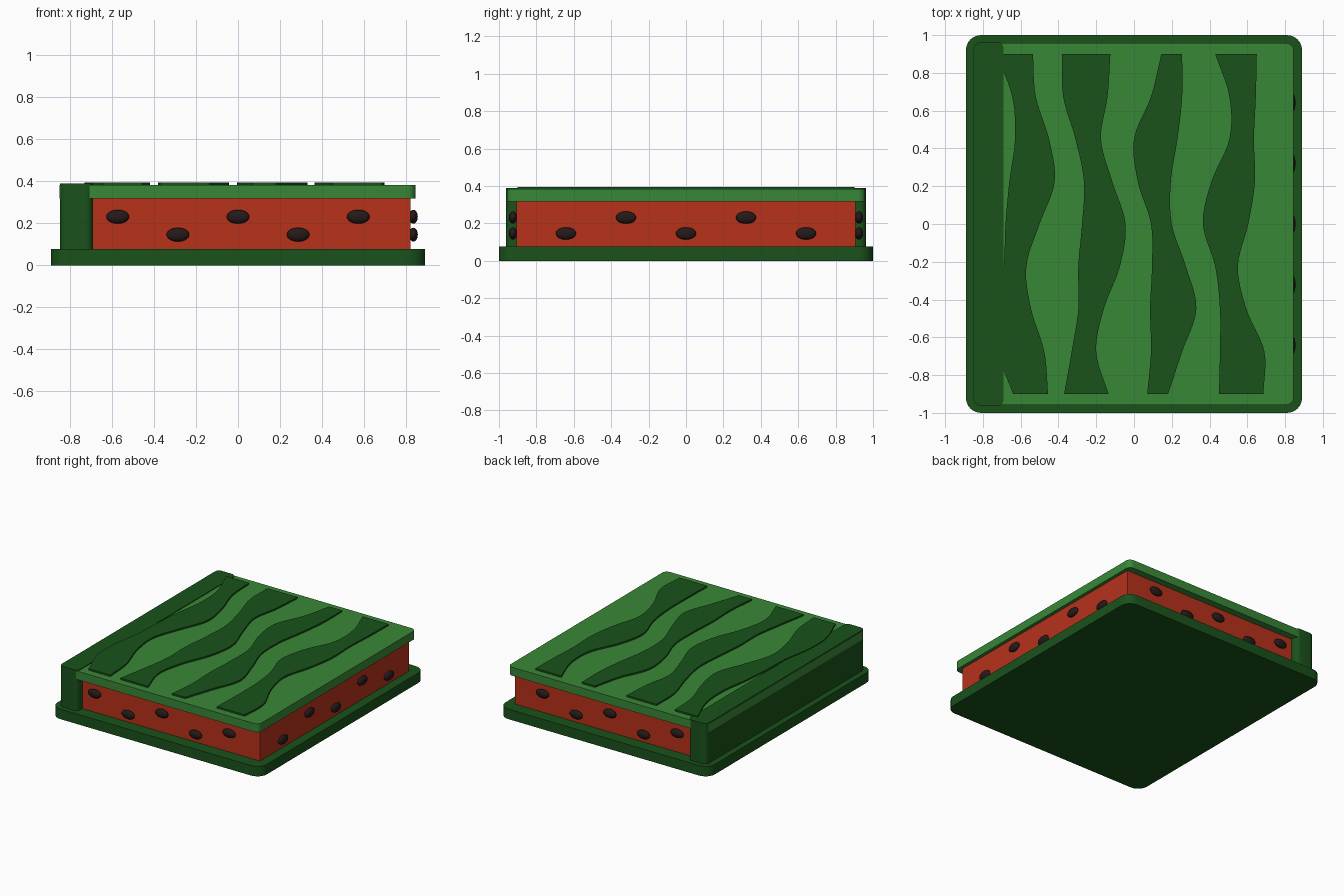
import bpy, bmesh, math

if "Cube" in bpy.data.objects:
    bpy.data.objects.remove(bpy.data.objects["Cube"])


def material(name, rgb):
    m = bpy.data.materials.new(name)
    m.diffuse_color = (*rgb, 1)
    m.use_nodes = True
    m.node_tree.nodes["Principled BSDF"].inputs["Base Color"].default_value = m.diffuse_color
    return m


RIND = material("dark green", (0.010, 0.084, 0.011))
COVER = material("light green", (0.040, 0.242, 0.038))
FLESH = material("melon red", (0.48, 0.031, 0.011))
SEED = material("seed black", (0.019, 0.010, 0.010))


def prism(name, outline, z0, z1, mat):
    """Extrude a closed xy outline from z0 to z1."""
    bm = bmesh.new()
    face = bm.faces.new([bm.verts.new((x, y, z0)) for x, y in outline])
    ext = bmesh.ops.extrude_face_region(bm, geom=[face])
    for v in ext["geom"]:
        if isinstance(v, bmesh.types.BMVert):
            v.co.z = z1
    bmesh.ops.recalc_face_normals(bm, faces=bm.faces[:])
    me = bpy.data.meshes.new(name)
    bm.to_mesh(me)
    bm.free()
    me.materials.append(mat)
    ob = bpy.data.objects.new(name, me)
    bpy.context.collection.objects.link(ob)
    bpy.ops.object.select_all(action='DESELECT')
    ob.select_set(True)
    bpy.context.view_layer.objects.active = ob
    bpy.ops.object.shade_smooth_by_angle(angle=math.radians(35))
    return ob


def rounded_rect(x0, x1, y, r, steps=6):
    """Rectangle outline with rounded corners, symmetric in y."""
    pts = []
    corners = [(x1 - r, y - r), (x0 + r, y - r), (x0 + r, r - y), (x1 - r, r - y)]
    for i, (cx, cy) in enumerate(corners):
        for k in range(steps + 1):
            a = math.pi / 2 * (i + k / steps)
            pts.append((cx + r * math.cos(a), cy + r * math.sin(a)))
    return pts


# Book body: back cover, spine, page block, and front cover running through the spine
prism("back_cover", rounded_rect(-0.89, 0.89, 1.0, 0.08), 0, 0.077, RIND)
prism("spine", rounded_rect(-0.846, -0.69, 0.963, 0.035), 0.07, 0.3885, RIND)
prism("page_block", [(-0.70, -0.905), (0.82, -0.905), (0.82, 0.905), (-0.70, 0.905)],
      0.07, 0.325, FLESH)
prism("front_cover", rounded_rect(-0.849, 0.845, 0.958, 0.04), 0.318, 0.383, COVER)


def smooth_edge(xs, sub=6):
    """Catmull-Rom curve through x values spaced evenly from y=0.9 to y=-0.9."""
    n = len(xs) - 1
    p = [2 * xs[0] - xs[1]] + xs + [2 * xs[-1] - xs[-2]]
    out = []
    for i in range(n * sub + 1):
        s = min(i // sub, n - 1)
        t = i / sub - s
        a, b, c, d = p[s:s + 4]
        x = 0.5 * (2 * b + (c - a) * t + (2 * a - 5 * b + 4 * c - d) * t * t
                   + (3 * b - a - 3 * c + d) * t ** 3)
        out.append((x, 0.9 - 1.8 * i / (n * sub)))
    return out


# Wavy rind stripes: left and right edge of each
stripes = [
    ([-.73, -.645, -.63, -.66, -.68, -.69, -.725, -.72, -.64],
     [-.535, -.52, -.45, -.42, -.50, -.57, -.545, -.475, -.455]),
    ([-.38, -.375, -.31, -.265, -.275, -.295, -.295, -.33, -.37],
     [-.125, -.14, -.175, -.115, -.045, -.075, -.16, -.20, -.135]),
    ([.145, .09, 0, .02, .09, .095, .085, .09, .07],
     [.255, .255, .23, .195, .20, .275, .33, .255, .18]),
    ([.43, .505, .505, .41, .365, .43, .455, .455, .45],
     [.65, .645, .635, .64, .605, .55, .595, .69, .685]),
]
for i, (left, right) in enumerate(stripes):
    prism(f"stripe_{i + 1}", smooth_edge(left) + smooth_edge(right)[::-1], 0.38, 0.395, RIND)


def seed(name, loc, size):
    bpy.ops.mesh.primitive_uv_sphere_add(segments=20, ring_count=12, location=loc)
    ob = bpy.context.object
    ob.name = name
    ob.scale = size
    ob.data.materials.append(SEED)
    bpy.ops.object.shade_smooth()


# Seeds in zigzag rows on the three open page edges
for i in range(5):
    k = i - 2
    high, low = 0.231, 0.146
    for side, y in (("front", -0.925), ("back", 0.925)):
        seed(f"seed_{side}_{i + 1}", (0.286 * k, y, low if k % 2 else high),
             (0.054, 0.022, 0.033))
    seed(f"seed_side_{i + 1}", (0.834, 0.321 * k, high if k % 2 else low),
         (0.021, 0.054, 0.033))
